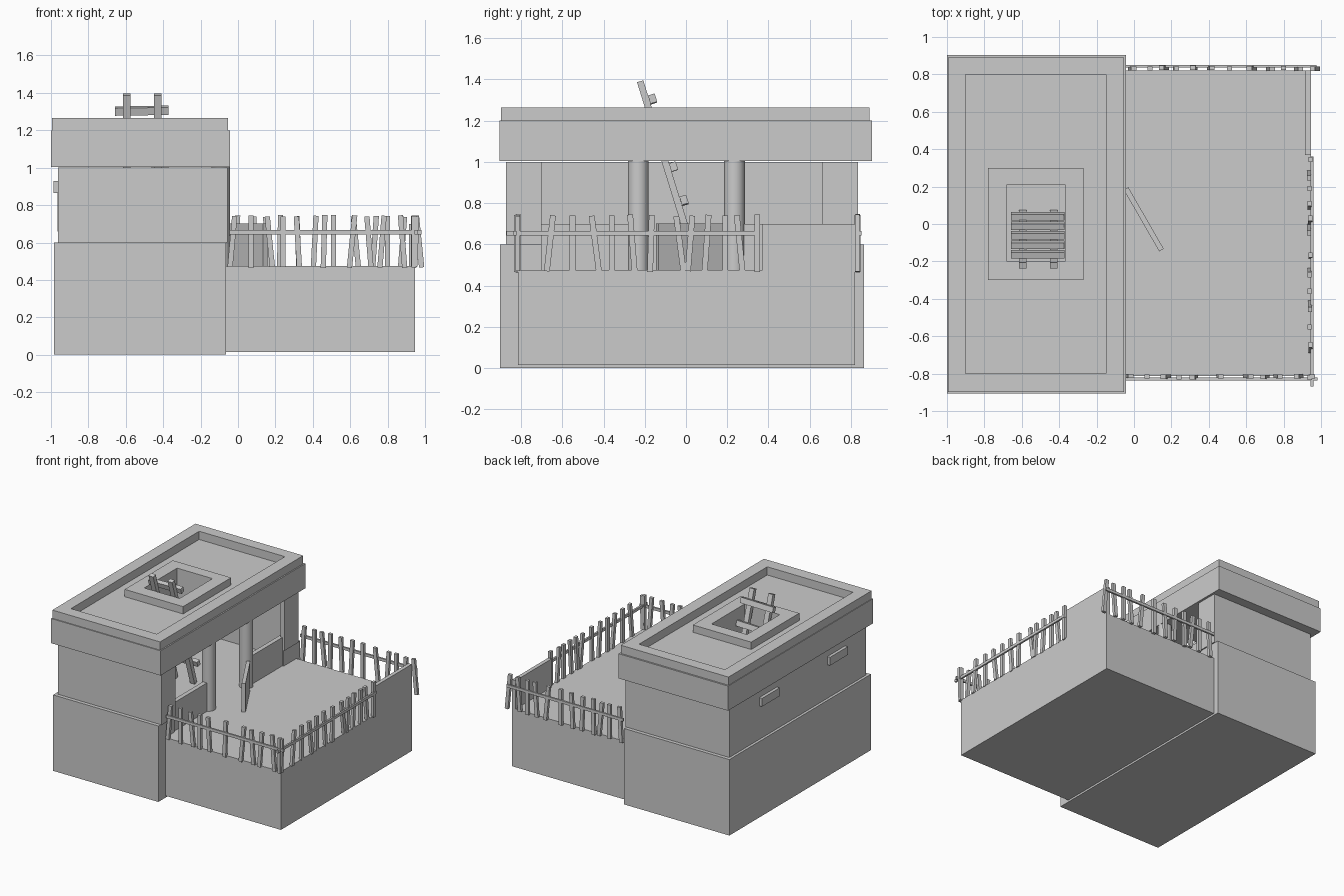
import bpy, bmesh, math, random
from mathutils import Matrix, Vector

if "Cube" in bpy.data.objects:
    bpy.data.objects.remove(bpy.data.objects["Cube"])

random.seed(4)


def finish(name, bm):
    bmesh.ops.recalc_face_normals(bm, faces=bm.faces)
    me = bpy.data.meshes.new(name)
    bm.to_mesh(me)
    bm.free()
    ob = bpy.data.objects.new(name, me)
    bpy.context.collection.objects.link(ob)
    return ob


def add_box(bm, size, loc, rot=Matrix.Identity(4)):
    m = Matrix.Translation(loc) @ rot @ Matrix.Diagonal((*size, 1))
    bmesh.ops.create_cube(bm, size=1, matrix=m)


def box(name, x, y, z):
    bm = bmesh.new()
    lo, hi = Vector((x[0], y[0], z[0])), Vector((x[1], y[1], z[1]))
    add_box(bm, hi - lo, (lo + hi) / 2)
    return finish(name, bm)


def prism(name, pts, z0, z1):
    bm = bmesh.new()
    f = bm.faces.new([bm.verts.new((x, y, z0)) for x, y in pts])
    new = bmesh.ops.extrude_face_region(bm, geom=[f])["geom"]
    bmesh.ops.translate(bm, vec=(0, 0, z1 - z0),
                        verts=[v for v in new if isinstance(v, bmesh.types.BMVert)])
    return finish(name, bm)


def frame(name, outer, inner, z0, z1):
    """Rectangular ring; outer and inner are (x0, x1, y0, y1)."""
    bm = bmesh.new()
    rings = []
    for r, z in ((outer, z0), (outer, z1), (inner, z1), (inner, z0)):
        c = ((r[0], r[2]), (r[1], r[2]), (r[1], r[3]), (r[0], r[3]))
        rings.append([bm.verts.new((x, y, z)) for x, y in c])
    for k in range(4):
        a, b = rings[k], rings[(k + 1) % 4]
        for i in range(4):
            j = (i + 1) % 4
            bm.faces.new((a[i], a[j], b[j], b[i]))
    return finish(name, bm)


def c_walls(name, x0, x1, y0, y1, z0, z1):
    """Walls on three sides with short returns beside the wide opening."""
    xi, xs, yi0, yi1, ya, yb = -0.91, -0.09, -0.82, 0.78, -0.70, 0.66
    return prism(name, [(x0, y0), (x1, y0), (x1, ya), (xs, ya), (xs, yi0), (xi, yi0),
                        (xi, yi1), (xs, yi1), (xs, yb), (x1, yb), (x1, y1), (x0, y1)], z0, z1)


# Building body
box("building_base", (-0.984, -0.064), (-0.903, 0.864), (0, 0.475))
c_walls("lower_walls", -0.984, -0.064, -0.903, 0.864, 0.475, 0.6)
c_walls("upper_walls", -0.963, -0.055, -0.874, 0.835, 0.6, 1.0)
box("terrace", (-0.064, 0.945), (-0.814, 0.82), (0.015, 0.475))
box("terrace_parapet", (0.915, 0.945), (0.37, 0.82), (0.475, 0.7))

# Roof with recessed deck and hatch
hatch = (-0.68, -0.37, -0.2, 0.21)
frame("roof_slab", (-1.0, -0.043, -0.905, 0.903), hatch, 1.005, 1.2)
frame("roof_rim", (-0.995, -0.053, -0.897, 0.89), (-0.9, -0.15, -0.8, 0.8), 1.2, 1.265)
frame("hatch_curb", (-0.78, -0.27, -0.3, 0.3), hatch, 1.2, 1.258)

# Entrance columns and low walls
for side, y in (("front", -0.232), ("back", 0.235)):
    bm = bmesh.new()
    bmesh.ops.create_cone(bm, cap_ends=True, segments=32, radius1=0.05, radius2=0.05,
                          depth=0.535, matrix=Matrix.Translation((-0.093, y, 0.74)))
    col = finish("column_" + side, bm)
    bpy.context.view_layer.objects.active = col
    col.select_set(True)
    bpy.ops.object.shade_smooth_by_angle()
    col.select_set(False)
box("low_wall_front", (-0.11, -0.075), (-0.72, -0.232), (0.475, 0.7))
box("low_wall_back", (-0.11, -0.075), (0.235, 0.68), (0.475, 0.7))

# Gate standing open
bm = bmesh.new()
add_box(bm, (0.38, 0.028, 0.225), (0.052, 0.025, 0.588),
        Matrix.Rotation(math.atan2(-0.33, 0.19), 4, 'Z'))
finish("gate", bm)

# Ladder through the hatch
bm = bmesh.new()
slope = 0.31
lean = Matrix.Rotation(math.atan(slope), 4, 'X')
line_y = lambda z: -0.222 + slope * (1.39 - z)
for x in (-0.595, -0.43):
    add_box(bm, (0.04, 0.032, 0.955), (x, line_y(0.935), 0.935), lean)
for i in range(5):
    z = 1.297 - 0.164 * i
    tilt = Matrix.Rotation(random.uniform(-0.03, 0.03), 4, 'Y')
    add_box(bm, (0.285, 0.034, 0.042), (-0.515, line_y(z) + 0.031, z + 0.008), tilt @ lean)
finish("ladder", bm)

# Rear windows with lintels
for name, y in (("left", 0.35), ("right", -0.5)):
    box("window_panel_" + name, (-0.965, -0.95), (y - 0.09, y + 0.09), (0.66, 0.87))
    box("lintel_" + name, (-0.987, -0.95), (y - 0.11, y + 0.11), (0.865, 0.93))


def fence(name, axis, spots, across, rail):
    """Crooked pickets along one axis with a single rail; spots are (position, lean)."""
    bm = bmesh.new()
    turn = Matrix.Identity(4) if axis == 'X' else Matrix.Rotation(math.pi / 2, 4, 'Z')
    put = lambda a, c, z: (a, c, z) if axis == 'X' else (c, a, z)
    for p, t in spots:
        h = random.uniform(0.265, 0.285)
        c = across + random.uniform(-0.004, 0.004)
        add_box(bm, (0.028, 0.022, h), put(p, c, 0.605), turn @ Matrix.Rotation(t, 4, 'Y'))
    out = 0.012 if across > 0 else -0.012
    add_box(bm, (rail[1] - rail[0], 0.014, 0.022),
            put((rail[0] + rail[1]) / 2, across + out, 0.655), turn)
    finish(name, bm)


fence("fence_front", 'X',
      [(-0.03, 0.09), (0.07, 0), (0.17, -0.1), (0.24, 0.0), (0.32, -0.06), (0.46, 0.03),
       (0.61, 0.1), (0.70, -0.08), (0.77, 0.08), (0.88, -0.08), (0.95, 0.03)],
      -0.817, (-0.045, 0.98))
fence("fence_back", 'X',
      [(-0.01, 0.06), (0.085, 0), (0.16, -0.1), (0.225, 0.02), (0.32, -0.04), (0.41, 0.05),
       (0.51, 0), (0.63, -0.1), (0.73, 0.07), (0.80, 0), (0.88, 0.08), (0.968, -0.1)],
      0.832, (-0.045, 0.975))
fence("fence_right", 'Y',
      [(-0.82, 0), (-0.66, 0.11), (-0.55, 0), (-0.44, -0.13), (-0.36, 0), (-0.26, -0.08),
       (-0.17, 0.03), (-0.03, -0.13), (0.02, 0.08), (0.10, 0.07), (0.19, 0.0),
       (0.26, -0.1), (0.345, 0)],
      0.94, (-0.87, 0.36))
